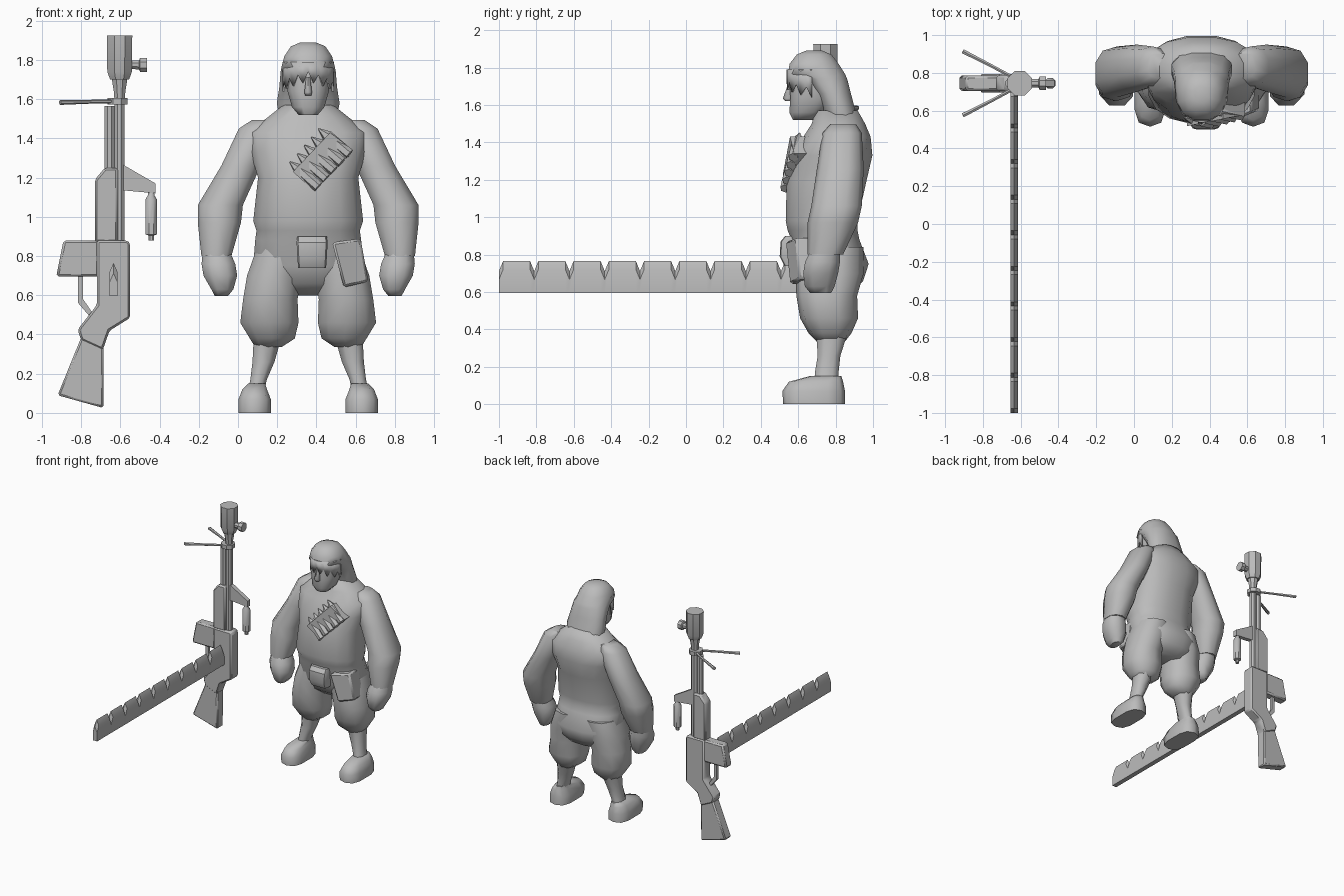
import bpy, bmesh, math
from mathutils import Vector

if "Cube" in bpy.data.objects:
    bpy.data.objects.remove(bpy.data.objects["Cube"])

CX = 0.358   # centre line of the figure
GY = 0.745   # centre plane of the rifle
grey = bpy.data.materials.new("mid_grey")
grey.diffuse_color = (0.5, 0.5, 0.5, 1)
grey.use_nodes = True
grey.node_tree.nodes["Principled BSDF"].inputs["Base Color"].default_value = grey.diffuse_color


def make(name, verts, faces, angle=40):
    bm = bmesh.new()
    vs = [bm.verts.new(v) for v in verts]
    for f in faces:
        bm.faces.new([vs[i] for i in f])
    bmesh.ops.recalc_face_normals(bm, faces=bm.faces)
    me = bpy.data.meshes.new(name)
    bm.to_mesh(me)
    bm.free()
    ob = bpy.data.objects.new(name, me)
    bpy.context.collection.objects.link(ob)
    me.materials.append(grey)
    bpy.ops.object.select_all(action='DESELECT')
    ob.select_set(True)
    bpy.context.view_layer.objects.active = ob
    bpy.ops.object.shade_smooth_by_angle(angle=math.radians(angle))
    return ob


def skin(name, loops, angle=40):
    """Join equal-length point loops into a capped solid."""
    n = len(loops[0])
    faces = [list(range(n)), [(len(loops) - 1) * n + i for i in range(n)]]
    for r in range(len(loops) - 1):
        for i in range(n):
            j = (i + 1) % n
            faces.append([r * n + i, r * n + j, (r + 1) * n + j, (r + 1) * n + i])
    return make(name, [p for l in loops for p in l], faces, angle)


def body(name, rings, n=12, p=2.3, flip=False, angle=60):
    """Stack of horizontal rings given as (z, centre x, half width, front y, back y)."""
    loops = []
    for z, cx, rx, f, b in rings:
        loop = []
        for i in range(n):
            a = 2 * math.pi * (i + 0.5) / n
            c, s = math.cos(a), math.sin(a)
            x = cx + rx * math.copysign(abs(c) ** (2 / p), c)
            y = (f + b) / 2 + (b - f) / 2 * math.copysign(abs(s) ** (2 / p), s)
            loop.append((2 * CX - x if flip else x, y, z))
        loops.append(loop)
    return skin(name, loops, angle)


def rod(name, stops, n=8):
    """Turned part along a line: stops are (point, radius)."""
    axis = (Vector(stops[-1][0]) - Vector(stops[0][0])).normalized()
    q = axis.to_track_quat('Z', 'Y')
    loops = []
    for pt, r in stops:
        loops.append([Vector(pt) + q @ Vector((r * math.cos(a), r * math.sin(a), 0))
                      for a in [2 * math.pi * (i + 0.5) / n for i in range(n)]])
    return skin(name, loops)


def prism(name, outline, y0, y1, shear=0, edge=0.0):
    """Outline in x and z pushed through from y0 to y1."""
    x0 = outline[0][0]
    ob = skin(name, [[(x, y + shear * (x - x0), z) for x, z in outline] for y in (y0, y1)])
    if edge:
        m = ob.modifiers.new("bevel", 'BEVEL')
        m.width, m.segments = edge, 1
    return ob


# ---- figure: trunk and head
body("torso", [(.60, CX, .17, .70, .90), (.66, CX, .25, .62, .95), (.75, CX, .285, .58, .98),
               (.88, CX, .275, .56, .93), (.93, CX, .268, .54, .92), (.98, CX, .285, .53, .92),
               (1.20, CX, .26, .535, .97), (1.33, CX, .30, .575, 1.0), (1.43, CX, .31, .625, .99),
               (1.50, CX, .22, .67, .96), (1.57, CX, .13, .69, .92)], n=16)
body("face", [(1.52, CX, .05, .57, .68), (1.56, CX, .085, .55, .74), (1.64, CX, .108, .555, .80),
              (1.72, CX, .115, .55, .80), (1.80, CX, .115, .565, .78)], p=2.6)
body("nose", [(1.62, CX, .018, .53, .57), (1.635, CX, .022, .518, .57), (1.71, CX, .012, .545, .58)], n=6)
body("hair", [(1.50, CX, .15, .75, .93), (1.58, CX, .165, .73, .905), (1.66, CX, .152, .69, .885),
              (1.74, CX, .145, .62, .865), (1.765, CX, .14, .54, .855), (1.82, CX, .125, .55, .82),
              (1.87, CX, .09, .59, .78), (1.89, CX, .04, .64, .73)])

# jagged fringe hanging over the brow
verts, faces, steps = [], [], 14
for i in range(steps + 1):
    a = math.radians(185 + 170 * i / steps)
    x, y = CX + .132 * math.cos(a), .685 + .148 * math.sin(a)
    low = (1.74 if i % 2 else 1.69) - .05 * abs(i - 7) / 7
    verts += [(x, y, 1.79), (x, y, low)]
    if i:
        faces.append([2 * i - 2, 2 * i, 2 * i + 1, 2 * i - 1])
fringe = make("fringe", verts, faces)
fringe.modifiers.new("thickness", 'SOLIDIFY').thickness = .012

# ---- figure: paired limbs
for side, flip in (("right", False), ("left", True)):
    body(side + "_arm", [(1.495, .13, .06, .77, .91), (1.45, .10, .10, .73, .94),
                         (1.26, .015, .105, .70, .95), (1.06, -.09, .12, .67, .94),
                         (.97, -.095, .115, .65, .92), (.80, -.11, .08, .65, .84)],
         n=10, flip=flip)
    body(side + "_fist", [(.82, -.11, .075, .66, .83), (.76, -.10, .092, .63, .83),
                          (.70, -.09, .092, .62, .82), (.63, -.08, .06, .63, .80),
                          (.595, -.085, .035, .66, .78)], n=8, flip=flip)
    body(side + "_trouser_leg", [(.84, .23, .14, .60, .95), (.70, .185, .145, .585, .95),
                                 (.58, .165, .145, .59, .915), (.46, .16, .155, .61, .92),
                                 (.38, .175, .12, .655, .885), (.335, .155, .07, .70, .85)],
         n=10, flip=flip)
    body(side + "_shin", [(.38, .15, .075, .69, .87), (.26, .13, .06, .70, .83),
                          (.17, .105, .045, .685, .82), (.10, .09, .045, .68, .82)],
         n=8, flip=flip)
    body(side + "_boot", [(0, .085, .085, .52, .85), (.07, .085, .085, .515, .85),
                          (.12, .085, .065, .55, .84), (.15, .095, .045, .66, .83)],
         n=10, p=3, flip=flip)

# ---- pouches and chest cartridges
body("front_pouch", [(.74, .378, .072, .525, .63), (.79, .378, .076, .50, .63),
                     (.87, .378, .08, .505, .63), (.90, .378, .076, .53, .62)], p=6, angle=35)
prism("side_pouch", [(.48, .87), (.625, .89), (.665, .67), (.54, .64)], .53, .66, .4, .012)
base0, base1 = Vector((.41, 0, 1.152)), Vector((.568, 0, 1.319))
tip0, tip1 = Vector((.265, 0, 1.28)), Vector((.41, 0, 1.45))
for i in range(5):
    a, b = base0.lerp(base1, i / 4), tip0.lerp(tip1, i / 4)
    for v in (a, b):
        v.y = .53 + .26 * (v.z - 1.15)
    rod("chest_cartridge", [(a, .028), (a.lerp(b, .7), .03), (b, .003)], 6)
prism("cartridge_band", [(.39, 1.13), (.588, 1.34), (.47, 1.43), (.28, 1.23)], .54, .64, .2)

# ---- rifle: barrel group
bx = -.604
rod("muzzle", [((bx, GY, 1.70), .052), ((bx, GY, 1.74), .068), ((bx, GY, 1.925), .07)])
rod("muzzle_knob", [((-.56, GY, 1.775), .022), ((-.505, GY, 1.775), .025),
                    ((-.50, GY, 1.775), .038), ((-.465, GY, 1.775), .038)])
rod("muzzle_neck", [((bx, GY, 1.59), .028), ((bx, GY, 1.64), .032), ((bx, GY, 1.71), .044)])
rod("barrel", [((bx, GY, .87), .028), ((bx, GY, 1.62), .028)])
rod("gas_tube", [((-.655, GY, 1.22), .027), ((-.655, GY, 1.565), .027)])
rod("bipod_clamp", [((-.615, GY, 1.572), .056), ((-.615, GY, 1.605), .056)])
for s in (-1, 1):
    rod("bipod_leg", [((-.63, GY + s * .025, 1.59), .010), ((-.76, GY + s * .095, 1.587), .010),
                      ((-.907, GY + s * .17, 1.584), .013)], 6)
prism("fore_grip", [(-.585, 1.265), (-.42, 1.17), (-.42, 1.12), (-.585, 1.135)], GY - .018, GY + .018)
rod("hanging_handle", [((-.443, GY, .88), .015), ((-.443, GY, .905), .015), ((-.443, GY, .91), .031),
                       ((-.443, GY, 1.09), .031), ((-.443, GY, 1.11), .018), ((-.443, GY, 1.14), .016)])

# ---- rifle: body, stock and magazine
prism("handguard", [(-.73, .87), (-.612, .87), (-.612, 1.25), (-.68, 1.25), (-.73, 1.19)],
      GY - .042, GY + .042, 0, .012)
prism("receiver", [(-.72, .88), (-.565, .88), (-.55, .865), (-.55, .485), (-.63, .435), (-.655, .42),
                   (-.69, .32), (-.80, .37), (-.818, .425), (-.72, .55)], GY - .048, GY + .048, 0, .012)
prism("stock", [(-.80, .385), (-.685, .34), (-.687, .025), (-.92, .09)],
      GY - .042, GY + .042, 0, .01)
prism("magazine", [(-.89, .88), (-.71, .88), (-.71, .695), (-.927, .695)],
      GY - .04, GY + .04, 0, .012)
prism("trigger_guard", [(-.815, .70), (-.79, .70), (-.79, .58), (-.735, .50), (-.755, .49), (-.815, .56)],
      GY - .012, GY + .012)

# ---- long ammunition strip with notched ridge
hx, cx, pitch = .02, -.635, .1885
loops = []


def slice_at(y, top):
    loops.append([(cx - hx, y, .595), (cx + hx, y, .595), (cx + hx, y, top - .045),
                  (cx, y, top), (cx - hx, y, top - .045)])


for i in range(9):
    y = -1 + i * pitch
    slice_at(y, .712)
    slice_at(y + .022, .765)
    slice_at(y + pitch - .022, .765)
slice_at(-1 + 9 * pitch, .712)
skin("ammunition_strip", loops, 25)
